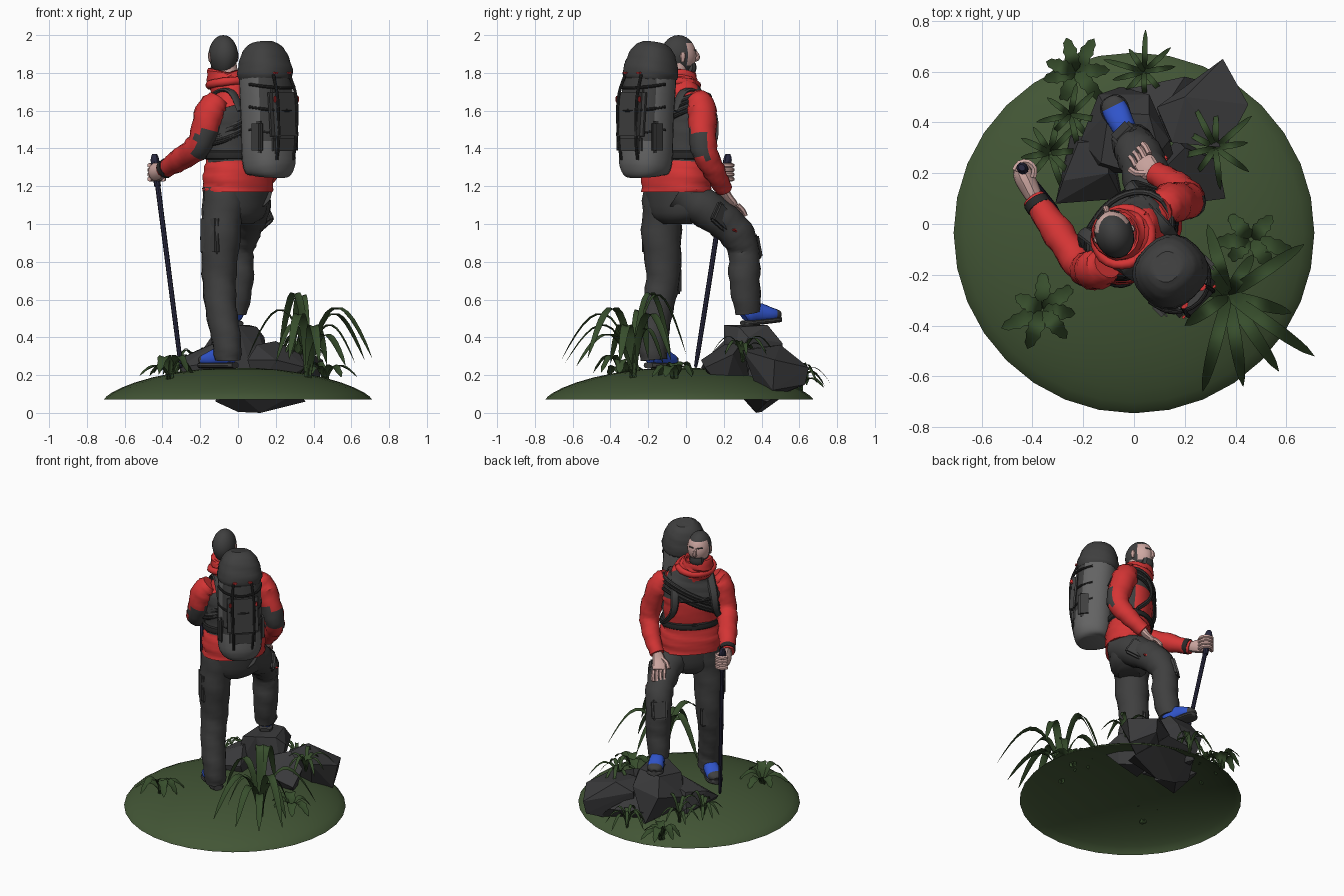
import bpy, bmesh, math, random
from mathutils import Vector, Matrix

if "Cube" in bpy.data.objects:
    bpy.data.objects.remove(bpy.data.objects["Cube"])
random.seed(7)
V = Vector
UP = V((0, 0, 1))
R = V((.707, .707, 0))       # the hiker's right
F = V((-.707, .707, 0))      # the way the hiker faces


def mat(name, c):
    m = bpy.data.materials.new(name)
    m.diffuse_color = (*c, 1)
    m.use_nodes = True
    m.node_tree.nodes["Principled BSDF"].inputs["Base Color"].default_value = m.diffuse_color
    return m


RED = mat("jacket red", (.66, .035, .035))
CHAR = mat("charcoal cloth", (.05, .05, .05))
ROCK = mat("rock grey", (.042, .042, .044))
GREY = mat("pack grey", (.125, .125, .125))
GRASS = mat("ground green", (.055, .092, .036))
LEAF = mat("leaf green", (.038, .075, .025))
BLUE = mat("boot blue", (.03, .09, .6))
SKIN = mat("skin", (.62, .39, .36))
NAVY = mat("pole navy", (.022, .022, .05))
BLACK = mat("strap black", (.022, .022, .022))


def L(r, f, z):
    return V((0, -.05, 0)) + R * r + F * f + UP * z


def finish(name, bm, mats, rule=None, angle=35):
    mats = mats if isinstance(mats, list) else [mats]
    bmesh.ops.recalc_face_normals(bm, faces=bm.faces)
    for f in bm.faces:
        f.smooth = angle > 0
        if rule:
            f.material_index = rule(f.calc_center_median(), f.normal)
    me = bpy.data.meshes.new(name)
    bm.to_mesh(me)
    bm.free()
    for m in mats:
        me.materials.append(m)
    if angle:
        me.set_sharp_from_angle(angle=math.radians(angle))
    ob = bpy.data.objects.new(name, me)
    bpy.context.collection.objects.link(ob)


def sweep(name, pts, mats, n=14, k=4, ref=R, p=2.0, wr=0.0, rule=None, angle=35):
    """Smooth tube through (point, half width along ref, other half width)."""
    P = [(V(a), b, c) for a, b, c in pts]
    S = []
    for i in range(len(P) - 1):
        q = [P[max(i - 1, 0)], P[i], P[i + 1], P[min(i + 2, len(P) - 1)]]
        for j in range(k + (i == len(P) - 2)):
            t = j / k
            w = (-.5*t + t*t - .5*t**3, 1 - 2.5*t*t + 1.5*t**3, .5*t + 2*t*t - 1.5*t**3, -.5*t*t + .5*t**3)
            S.append([sum((q[m][0] * w[m] for m in range(4)), V((0, 0, 0)))] +
                     [max(.002, sum(q[m][h] * w[m] for m in range(4))) for h in (1, 2)])
    bm, rings = bmesh.new(), []
    for i, (c, a, b) in enumerate(S):
        t = (S[min(i + 1, len(S) - 1)][0] - S[max(i - 1, 0)][0]).normalized()
        s = (ref - t * ref.dot(t)).normalized()
        u = t.cross(s)
        ring, jit = [], 1 + random.uniform(-wr, wr)
        for j in range(n):
            th = 2 * math.pi * j / n
            g = jit * (1 + wr * math.sin(2 * th + i * 1.9))
            x, y = math.cos(th), math.sin(th)
            x, y = math.copysign(abs(x) ** (2 / p), x), math.copysign(abs(y) ** (2 / p), y)
            ring.append(bm.verts.new(c + s * (a * g * x) + u * (b * g * y)))
        rings.append(ring)
    for r0, r1 in zip(rings, rings[1:]):
        for j in range(n):
            bm.faces.new((r0[j], r0[(j + 1) % n], r1[(j + 1) % n], r1[j]))
    bm.faces.new(rings[0])
    bm.faces.new(rings[-1])
    finish(name, bm, mats, rule, angle)


def tube(name, pts, r, m, ref=R, n=8, k=4):
    sweep(name, [(a, r, r) for a in pts], m, n=n, k=k, ref=ref)


def box(name, c, size, m, tilt=0, bev=.012):
    bm = bmesh.new()
    bmesh.ops.create_cube(bm, size=1)
    bmesh.ops.scale(bm, vec=size, verts=bm.verts)
    bmesh.ops.bevel(bm, geom=bm.edges[:], offset=min(bev, min(size) * .4), segments=2, affect='EDGES')
    M = Matrix((R, F, UP)).transposed() @ Matrix.Rotation(math.radians(tilt), 3, 'X')
    bmesh.ops.transform(bm, matrix=Matrix.Translation(c) @ M.to_4x4(), verts=bm.verts)
    finish(name, bm, m)


# ground mound, an open shell
bm, prev = bmesh.new(), None
for q in (1, .98, .94, .87, .77, .64, .48, .3, .12):
    ring = [bm.verts.new((.71 * q * math.cos(j * math.pi / 16), .71 * q * math.sin(j * math.pi / 16) - .035,
                          .07 + .17 * (1 - q * q) ** .7)) for j in range(32)]
    for j in range(32 if prev else 0):
        bm.faces.new((prev[j], prev[(j + 1) % 32], ring[(j + 1) % 32], ring[j]))
    prev = ring
bm.faces.new(prev)
finish("ground_mound", bm, GRASS)


# rocks: convex hulls of a few corner points
def rock(name, *pts):
    bm = bmesh.new()
    for q in pts:
        bm.verts.new(q)
    out = bmesh.ops.convex_hull(bm, input=bm.verts)
    bmesh.ops.delete(bm, geom=[g for g in out["geom_interior"] if isinstance(g, bmesh.types.BMVert)], context='VERTS')
    finish(name, bm, ROCK, angle=0)


rock("rock_middle", (-.13, .24, .42), (0, .2, .465), (.1, .28, .455), (.06, .43, .465), (-.1, .44, .455),
     (-.14, .51, .34), (.06, .51, .37), (.14, .33, .4), (-.21, .33, .3), (.16, .25, .25), (-.05, .54, .13),
     (-.18, .2, .15), (.1, .2, .12))
rock("rock_right", (.09, .46, .3), (.2, .5, .36), (.35, .65, .24), (.45, .47, .28), (.36, .3, .33), (.15, .32, .34),
     (.34, .63, .15), (.42, .46, .12), (.3, .4, .06), (.1, .42, .06))
rock("rock_side", (.1, .2, .36), (.2, .3, .38), (.33, .25, .31), (.36, .1, .24), (.2, .08, .28), (.05, .1, .28),
     (.3, .2, .12), (.1, .15, .12), (.15, .35, .1))
rock("rock_left", (-.31, .08, .24), (-.28, .17, .3), (-.22, .32, .33), (-.1, .2, .38), (-.05, .1, .28),
     (-.1, .33, .38), (-.25, .35, .2), (-.25, .1, .15), (-.1, .3, .1), (-.05, .15, .15))
rock("rock_buried", (-.12, .4, .06), (.0, .4, .005), (.12, .37, 0), (.24, .42, .04), (.36, .43, .06), (.3, .3, .1),
     (0, .28, .1), (-.08, .52, .22), (.2, .58, .2), (.28, .56, .12), (.05, .35, .3))


# plants: arching creased leaves around a centre
def plant(name, base, leaves, width, teeth=0.0, seg=9):
    bm = bmesh.new()
    for dx, dy, h in leaves:
        l = math.hypot(dx, dy)
        d, rows = V((dx / l, dy / l, 0)), []
        s = V((-d.y, d.x, 0))
        for j in range(seg + 1):
            t = j / seg
            c = V(base) + d * (l * t ** 1.15) + UP * (h * math.sin(math.pi * .9 * t ** .85))
            w = width * (.45 + 1.2 * t) * (1 - t) ** .6 * (1 + teeth * (-1) ** j) + .001
            rows.append([bm.verts.new(c + s * w), bm.verts.new(c - UP * w * .35), bm.verts.new(c - s * w)])
        for a, b in zip(rows, rows[1:]):
            for m in (0, 1):
                bm.faces.new((a[m], a[m + 1], b[m + 1], b[m]))
    finish(name, bm, LEAF, angle=60)


def fan(count, reach, height):
    out = []
    for i in range(count):
        a, l = 2 * math.pi * (i + random.uniform(-.3, .3)) / count, reach * random.uniform(.65, 1.05)
        out.append((l * math.cos(a), l * math.sin(a), height * random.uniform(.55, 1)))
    return out


plant("tall_plant", (.37, -.28, .17), [(.34, -.24, .39), (.3, .2, .36), (-.1, -.38, .36), (.25, -.07, .3),
                                       (.06, -.36, .3), (-.32, .08, .38), (-.08, .28, .46), (.2, -.3, .25),
                                       (-.17, -.12, .3), (.1, .16, .28), (-.15, .2, .47)], .036, seg=11)
plant("broad_plant_1", (-.36, -.34, .17), fan(7, .18, .14), .042, .13)
plant("broad_plant_2", (.46, -.06, .16), fan(6, .18, .14), .042, .13)
plant("broad_plant_3", (-.23, .6, .11), fan(7, .16, .12), .038, .13)
plant("grass_tuft_1", (.04, .6, .12), fan(9, .16, .16), .015)
plant("grass_tuft_2", (.32, .3, .27), fan(9, .19, .14), .017)
plant("grass_tuft_3", (-.33, .28, .17), fan(9, .18, .18), .017)
plant("grass_tuft_4", (-.25, .43, .17), fan(8, .16, .18), .016)

# trousers
sweep("left_leg", [((-.07, -.11, 1.18), .11, .12), ((-.09, -.13, .97), .102, .108), ((-.1, -.12, .73), .088, .093),
                   ((-.09, -.15, .55), .083, .088), ((-.06, -.175, .38), .072, .078), ((-.055, -.17, .28), .068, .073)],
      CHAR, k=5, wr=.035)
sweep("right_leg", [((.07, -.04, 1.17), .11, .11), ((.065, .12, 1.07), .1, .1), ((.03, .25, .97), .09, .095),
                    ((0, .305, .86), .084, .084), ((0, .31, .7), .08, .083), ((-.02, .33, .53), .066, .072)],
      CHAR, k=5, wr=.035)
sweep("trouser_seat", [(L(0, 0, 1.0), .09, .07), (L(0, 0, 1.06), .18, .12), (L(0, -.005, 1.24), .195, .14)], CHAR)
box("left_cargo_pocket", L(-.2, .01, .94), (.035, .13, .2), CHAR)
box("right_cargo_pocket", V((.12, .2, 1.03)), (.035, .16, .12), CHAR, tilt=-32)
box("right_pocket_tab", V((.115, .255, .965)), (.035, .03, .012), RED, tilt=-32)
box("left_knee_pad", L(-.1, .085, .7), (.1, .03, .14), CHAR)
box("right_knee_pad", V((-.04, .355, .88)), (.1, .04, .13), CHAR, tilt=15)

# boots: blue upper, dark toe cap and sole
for side, heel, toe in (("left", V((-.015, -.2, .24)), V((-.2, -.06, .24))),
                        ("right", V((0, .3, .46)), V((-.1, .5, .485)))):
    d = toe - heel
    sweep(side + "_boot_sole", [(heel + d * t + UP * .012, w, .016) for t, w in
                                ((0, .03), (.12, .045), (.4, .044), (.75, .057), (.93, .045), (1, .02))],
          CHAR, p=2.5)
    sweep(side + "_boot", [(heel + d * t + UP * z, w, h) for t, z, w, h in
                           ((.02, .05, .03, .03), (.12, .06, .045, .045), (.4, .062, .047, .05),
                            (.7, .045, .052, .038), (.9, .037, .043, .027), (.98, .03, .02, .012))],
          [BLUE, CHAR], p=2.4, rule=lambda c, n: 1 if (c - heel).dot(d) / d.length_squared > .84 else 0)


# jacket: red hem and front, charcoal yoke and back
def jacket_rule(c, n):
    return 0 if c.z < 1.33 or (c.z < 1.55 and n.dot(F) > .25) else 1


sweep("jacket_body", [(L(0, 0, 1.17), .2, .15), (L(0, 0, 1.26), .205, .152), (L(0, .005, 1.35), .185, .135),
                      (L(0, .015, 1.5), .19, .138), (L(0, .02, 1.6), .19, .125), (L(-.01, .025, 1.68), .145, .1),
                      (L(-.03, .04, 1.74), .08, .08)], [RED, CHAR], n=24, k=5, p=2.3, wr=.015, rule=jacket_rule)
sweep("jacket_hood_collar", [(L(0, .0, 1.63), .175, .105), (L(-.012, .015, 1.69), .14, .108),
                             (L(-.03, .04, 1.74), .105, .1), (L(-.045, .06, 1.79), .095, .096),
                             (L(-.045, .06, 1.81), .08, .08)], RED, n=18, wr=.03)
sweep("hood_roll", [(L(-.03 + .115 * math.cos(a), .03 + .105 * math.sin(a), 1.745 - .015 * math.sin(a)), .022, .02)
                    for a in [math.pi * j / 6 for j in range(13)]], RED, ref=UP, k=2, wr=.05)
sweep("neck", [(L(-.04, .035, 1.76), .06, .06), (L(-.045, .045, 1.85), .055, .055)], SKIN)

# arms with elbow patches
LEFT = [((-.105, -.16, 1.66), .055, .06), ((-.15, -.18, 1.59), .075, .08), ((-.205, -.165, 1.42), .068, .073),
        ((-.31, -.02, 1.34), .06, .06), ((-.395, .1, 1.285), .046, .046)]
RIGHT = [((.1, .06, 1.67), .055, .06), ((.15, .085, 1.6), .075, .08), ((.215, .095, 1.4), .068, .073),
         ((.165, .15, 1.28), .06, .06), ((.085, .2, 1.185), .046, .046)]
for side, pts, e in (("left", LEFT, 1.43), ("right", RIGHT, 1.42)):
    sweep(side + "_sleeve", pts, [RED, CHAR], k=6, wr=.045,
          rule=lambda c, n, e=e: 1 if abs(c.z - e) < .075 and n.dot(F) < -.25 else 0)

# hands
sweep("left_fist", [((-.385, .09, 1.29), .03, .03), ((-.41, .14, 1.28), .038, .045), ((-.435, .19, 1.275), .04, .05),
                    ((-.445, .225, 1.27), .03, .04)], SKIN, n=10)
for i in range(4):
    z = 1.31 - .024 * i
    tube(f"left_finger_{i + 1}", [(-.43 + .04 * math.cos(a), .205 + .04 * math.sin(a), z)
                                  for a in (-.6, .3, 1.2, 2.1, 3)], .013, SKIN, ref=UP, n=6, k=2)
tube("watch_band", [(-.372, .065, 1.302), (-.388, .09, 1.29)], .051, BLACK, n=14, k=1)
sweep("right_palm", [((.09, .195, 1.19), .03, .028), ((.065, .21, 1.15), .042, .022), ((.045, .235, 1.115), .045, .02),
                     ((.035, .25, 1.1), .04, .016)], SKIN, n=10)
for i in range(4):
    b = V((.035, .25, 1.1)) + R * (.024 * (i - 1.5))
    tube(f"right_finger_{i + 1}", [b, b + V((-.012, .025, -.025)), b + V((-.025, .04, -.055))], .012, SKIN, n=6, k=2)
tube("right_thumb", [(.05, .2, 1.16), (.01, .2, 1.14), (-.015, .215, 1.11)], .013, SKIN, ref=UP, n=6, k=2)

# trekking pole
sweep("trekking_pole", [((-.3, .05, .24), .006, .006), ((-.31, .062, .31), .012, .012), ((-.36, .124, .7), .013, .013),
                        ((-.427, .204, 1.22), .014, .014)], NAVY, n=8, k=2)
sweep("pole_grip", [((-.426, .203, 1.2), .018, .018), ((-.434, .213, 1.28), .02, .02), ((-.44, .22, 1.34), .022, .024),
                    ((-.442, .222, 1.37), .012, .014)], NAVY, n=10)

# head: skin face, dark hair and beard
HC, HF, HR = V((-.078, -.04, 1.888)), V((-.3, .954, 0)), V((.954, .3, 0))
bm = bmesh.new()
bmesh.ops.create_uvsphere(bm, u_segments=20, v_segments=14, radius=1)
for v in bm.verts:
    x, y, z = v.co
    v.co = HC + HR * (x * .077 * (1 + .22 * min(z, 0))) + HF * (y * .097 * (1 + .08 * min(z, 0))) + UP * (z * .112)


def head_rule(c, n):
    y, z = (c - HC).dot(HF) / .097, (c - HC).z / .112
    return 0 if y > .2 and -.35 < z < .55 else 1


finish("head", bm, [SKIN, CHAR], head_rule)
sweep("nose", [(HC + HF * .088 + UP * .03, .008, .008), (HC + HF * .102 + UP * .005, .012, .014),
               (HC + HF * .103 - UP * .012, .014, .014), (HC + HF * .09 - UP * .02, .008, .008)], SKIN, n=8, ref=HR)
sweep("beard", [(HC + HF * .045 - UP * .1, .035, .025), (HC + HF * .06 - UP * .07, .05, .035),
                (HC + HF * .065 - UP * .035, .045, .03)], CHAR, n=10, ref=HR)
for s in (-1, 1):
    sweep("ear", [(HC + HR * s * .074 - UP * .03, .005, .008), (HC + HR * s * .077, .007, .015),
                  (HC + HR * s * .077 + UP * .02, .005, .01)], SKIN, n=8, ref=HR)
    tube("eyebrow", [HC + HR * s * .014 + HF * .092 + UP * .032, HC + HR * s * .045 + HF * .076 + UP * .032],
         .005, CHAR, ref=UP, n=6, k=1)

# backpack
sweep("pack_body", [(L(0, -.24, 1.25), .085, .075), (L(0, -.24, 1.27), .12, .11), (L(0, -.232, 1.34), .14, .128),
                    (L(0, -.22, 1.55), .14, .125), (L(.003, -.2, 1.78), .135, .125), (L(.006, -.19, 1.86), .12, .11)],
      [GREY, CHAR], n=24, p=2.4, rule=lambda c, n: 1 if n.dot(F) < -.6 and c.z > 1.42 else 0)
sweep("pack_lid", [(L(.004, -.203, 1.755), .13, .122), (L(.004, -.2, 1.79), .143, .136), (L(.005, -.19, 1.87), .13, .122),
                   (L(.006, -.18, 1.93), .1, .095), (L(.007, -.175, 1.96), .06, .055)], CHAR, n=20, p=2.4, wr=.015)
box("pack_back_pocket", L(0, -.337, 1.58), (.2, .06, .28), CHAR, tilt=-5, bev=.025)
box("pack_low_pocket", L(0, -.345, 1.42), (.17, .04, .1), CHAR, bev=.018)
for s in (-1, 1):
    box("pack_side_pocket", L(s * .13, -.275, 1.46), (.035, .08, .17), CHAR, bev=.016)
    box("pack_red_tab", L(s * .085, -.362, 1.66), (.014, .02, .035), RED)
    box("pack_lid_tab", L(s * .05, -.333, 1.8), (.03, .02, .012), RED)
    tube("pack_vertical_strap", [L(s * .06, -.325, 1.79), L(s * .07, -.368, 1.66), L(s * .065, -.37, 1.45),
                                 L(s * .06, -.35, 1.34)], .008, BLACK)
    # harness straps over the shoulders
    sweep("shoulder_strap", [(L(s * .1, -.12, 1.6), .028, .01), (L(s * .11, -.06, 1.7), .028, .012),
                             (L(s * .115, .04, 1.695), .028, .012), (L(s * .125, .14, 1.6), .028, .012),
                             (L(s * .14, .15, 1.48), .024, .01), (L(s * .185, .07, 1.38), .02, .01)], CHAR, n=8)
for z in (1.5, 1.62, 1.74):
    tube("pack_compression_strap", [L(.138 * math.cos(a), -.222 + .142 * math.sin(a), z + .02 * math.sin(a))
                                    for a in [math.pi + math.pi * j / 6 for j in range(7)]], .008, BLACK, ref=UP, k=2)

# belt, chest strap and rope slung across the chest
sweep("hip_belt", [(L(.19 * math.cos(a), .005 + .14 * math.sin(a), 1.365), .024, .012)
                   for a in [math.pi * j / 8 for j in range(17)]], BLACK, n=8, ref=UP, k=2)
box("belt_buckle", L(0, .15, 1.365), (.05, .02, .04), BLACK)
tube("chest_strap", [L(-.12, .145, 1.56), L(0, .165, 1.555), L(.12, .145, 1.56)], .011, BLACK, ref=UP)
for i in range(4):
    tube(f"slung_rope_{i + 1}", [L((.18 + .006 * i) * math.cos(a), .02 + .143 * math.sin(a),
                                   1.59 - .022 * i + .1 * math.cos(a)) for a in [math.pi * j / 8 for j in range(17)]],
         .012, BLACK if i % 2 else CHAR, ref=UP, k=2)
